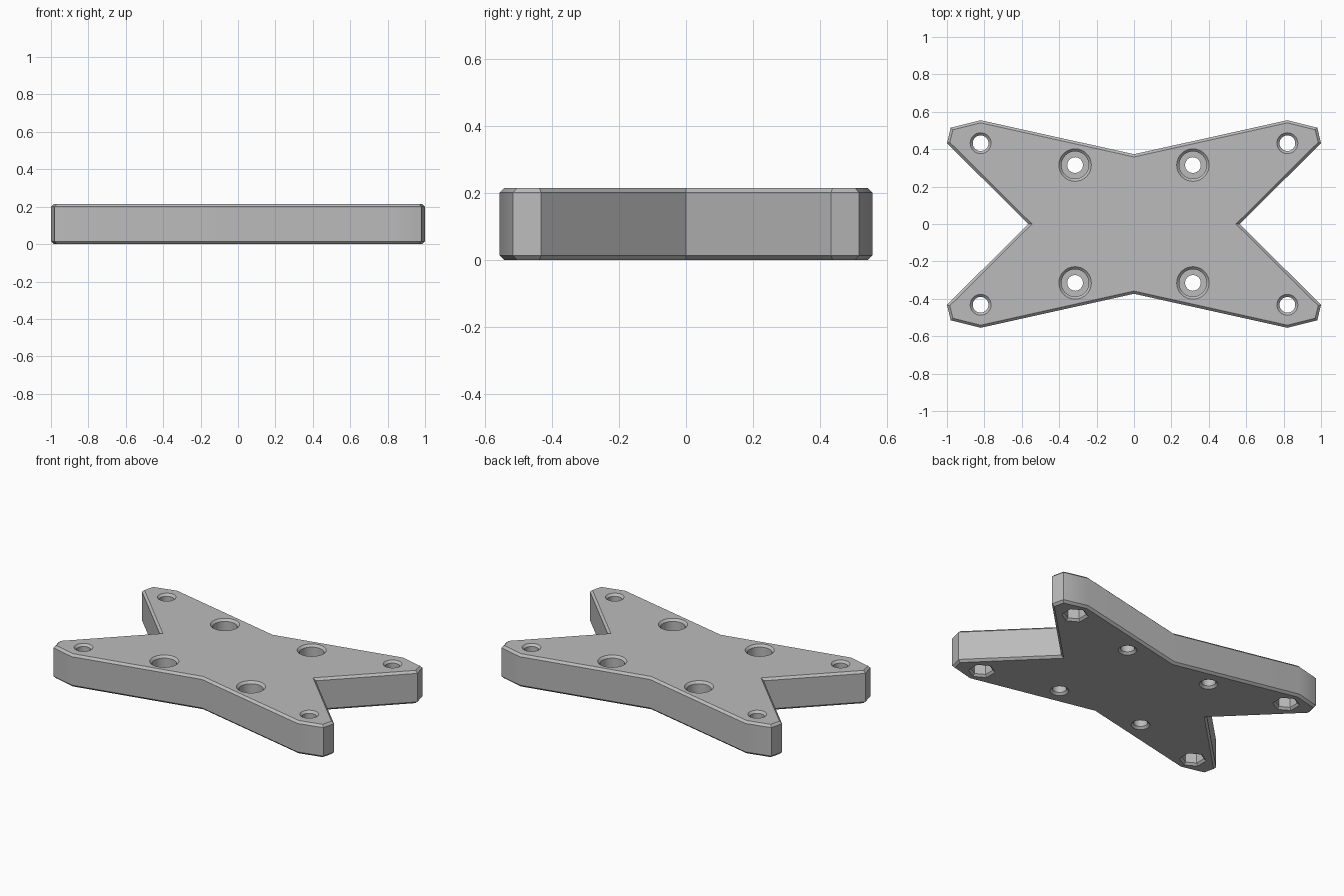
import bpy, bmesh
from math import cos, sin, pi, radians

HEIGHT = 0.215
CHAMFER = 0.014
OVER = 0.02  # how far cutters reach past the surfaces

default = bpy.data.objects.get("Cube")
if default:
    bpy.data.objects.remove(default, do_unlink=True)

grey = bpy.data.materials.new("plain grey")
grey.use_nodes = True
colour = (0.5, 0.5, 0.5, 1)
grey.diffuse_color = colour
grey.node_tree.nodes["Principled BSDF"].inputs["Base Color"].default_value = colour


def make_object(name, bm):
    bmesh.ops.recalc_face_normals(bm, faces=bm.faces[:])
    mesh = bpy.data.meshes.new(name)
    bm.to_mesh(mesh)
    bm.free()
    mesh.materials.append(grey)
    obj = bpy.data.objects.new(name, mesh)
    bpy.context.collection.objects.link(obj)
    return obj


def add_turned(bm, cx, cy, profile, sides, start=0.0):
    """Closed solid turned around a vertical axis from (radius, z) pairs."""
    rings = [[bm.verts.new((cx + r * cos(start + 2 * pi * i / sides),
                            cy + r * sin(start + 2 * pi * i / sides), z))
              for i in range(sides)] for r, z in profile]
    bm.faces.new(rings[0])
    bm.faces.new(rings[-1])
    for a, b in zip(rings, rings[1:]):
        for i in range(sides):
            j = (i + 1) % sides
            bm.faces.new((a[i], a[j], b[j], b[i]))


def make_cutters(name, x, y, profile, sides, start=0.0):
    bm = bmesh.new()
    for sx in (-1, 1):
        for sy in (-1, 1):
            add_turned(bm, sx * x, sy * y, profile, sides, start)
    obj = make_object(name, bm)
    obj.hide_render = True
    return obj


# Star-shaped plate: one quarter outline mirrored to all four arms
quarter = [(0.565, 0), (1.0, 0.432), (0.98, 0.515), (0.82, 0.555), (0, 0.373)]
half = quarter + [(-x, y) for x, y in quarter[-2::-1]]
outline = half + [(x, -y) for x, y in half[-2:0:-1]]
bm = bmesh.new()
base = bm.faces.new([bm.verts.new((x, y, 0)) for x, y in outline])
top = bmesh.ops.extrude_face_region(bm, geom=[base])["geom"]
for v in top:
    if isinstance(v, bmesh.types.BMVert):
        v.co.z = HEIGHT
bmesh.ops.recalc_face_normals(bm, faces=bm.faces[:])
rims = [e for e in bm.edges if abs(e.verts[0].co.z - e.verts[1].co.z) < 0.01]
bmesh.ops.bevel(bm, geom=rims, offset=CHAMFER, segments=1, affect='EDGES',
                profile=0.5)
plate = make_object("mounting_plate", bm)


def flare(r, z, direction):
    """Chamfered mouth of a hole, ordered from the outside inward."""
    return [(r + CHAMFER + OVER, z + direction * OVER), (r, z - direction * CHAMFER)]


mouth_low = flare(0.042, 0, -1)
mouth_high = flare(0.042, HEIGHT, 1)[::-1]
cutters = [
    # Hexagonal nut pockets under the arm tips, then their bolt holes
    make_cutters("nut_pocket_cutter", 0.82, 0.432,
                 flare(0.067, 0, -1) + [(0.067, 0.09)], 6, pi / 2),
    make_cutters("tip_hole_cutter", 0.82, 0.432,
                 [(0.042, -OVER)] + mouth_high, 32),
    # Counterbored holes around the middle
    make_cutters("counterbore_cutter", 0.315, 0.315,
                 [(0.073, 0.11)] + flare(0.073, HEIGHT, 1)[::-1], 32),
    make_cutters("centre_hole_cutter", 0.315, 0.315,
                 mouth_low + [(0.042, HEIGHT + OVER)], 32),
]

bpy.ops.object.select_all(action='DESELECT')
bpy.context.view_layer.objects.active = plate
plate.select_set(True)
for cutter in cutters:
    mod = plate.modifiers.new(cutter.name, 'BOOLEAN')
    mod.operation = 'DIFFERENCE'
    mod.solver = 'EXACT'
    mod.object = cutter
    bpy.ops.object.modifier_apply(modifier=mod.name)
for cutter in cutters:
    bpy.data.objects.remove(cutter, do_unlink=True)

bpy.ops.object.shade_smooth_by_angle(angle=radians(30))
